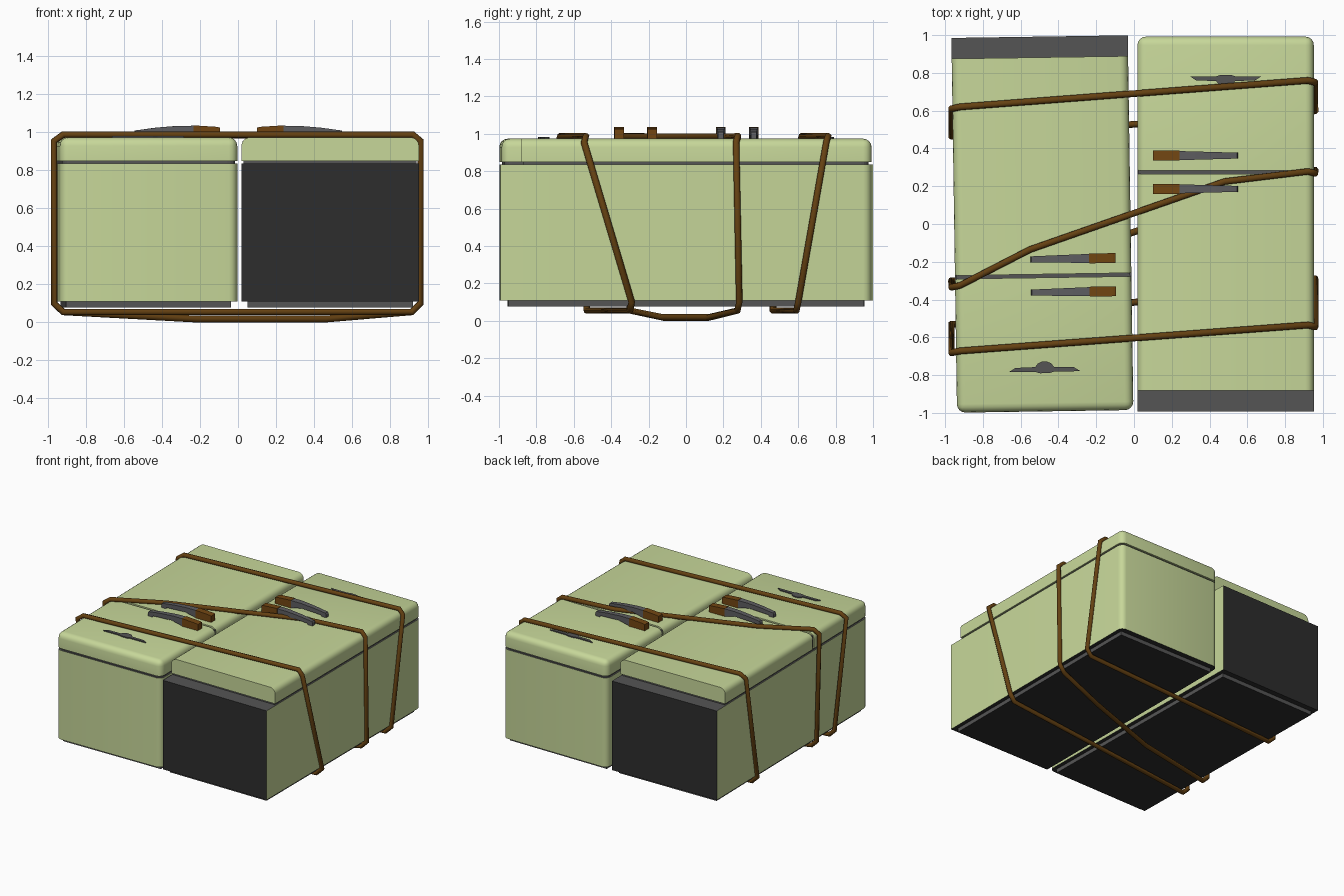
import bpy, bmesh, math
from mathutils import Matrix

if "Cube" in bpy.data.objects:
    bpy.data.objects.remove(bpy.data.objects["Cube"])


def material(name, rgb):
    m = bpy.data.materials.new(name)
    m.diffuse_color = (*rgb, 1)
    m.use_nodes = True
    m.node_tree.nodes["Principled BSDF"].inputs["Base Color"].default_value = m.diffuse_color
    return m


GREEN = material("pale green enamel", (0.57, 0.68, 0.32))
DARK = material("dark back panel", (0.026, 0.026, 0.026))
GREY = material("grey trim", (0.09, 0.09, 0.09))
METAL = material("handle grey", (0.11, 0.11, 0.118))
GRIP = material("brown grip", (0.17, 0.062, 0.006))
ROPE = material("brown rope", (0.13, 0.053, 0.006))

HW, HL = 0.467, 0.992      # half width and half length of a fridge


def finish(name, bm, mats, place, smooth=False):
    bmesh.ops.recalc_face_normals(bm, faces=bm.faces[:])
    me = bpy.data.meshes.new(name)
    bm.to_mesh(me)
    bm.free()
    for m in mats:
        me.materials.append(m)
    ob = bpy.data.objects.new(name, me)
    bpy.context.collection.objects.link(ob)
    ob.matrix_world = place
    if smooth:
        bpy.ops.object.select_all(action='DESELECT')
        ob.select_set(True)
        bpy.context.view_layer.objects.active = ob
        bpy.ops.object.shade_smooth_by_angle(angle=math.radians(35))
    return ob


def box(x0, x1, y0, y1, z0, z1):
    bm = bmesh.new()
    bmesh.ops.create_cube(bm, size=1)
    for v in bm.verts:
        v.co = (x1 if v.co.x > 0 else x0, y1 if v.co.y > 0 else y0, z1 if v.co.z > 0 else z0)
    return bm


def round_edges(bm, test, radius):
    edges = [e for e in bm.edges if test(e.verts[0].co, e.verts[1].co)]
    bmesh.ops.bevel(bm, geom=edges, offset=radius, segments=4, profile=0.5, affect='EDGES')


def prism(points, axis, a, b):
    """Extrude a 2D outline along y or z, from a to b."""
    bm = bmesh.new()
    put = (lambda p, t: (p[0], t, p[1])) if axis == 'y' else (lambda p, t: (p[0], p[1], t))
    f = bm.faces.new([bm.verts.new(put(p, a)) for p in points])
    g = bmesh.ops.extrude_face_region(bm, geom=[f])
    d = (0, b - a, 0) if axis == 'y' else (0, 0, b - a)
    bmesh.ops.translate(bm, verts=[v for v in g['geom'] if isinstance(v, bmesh.types.BMVert)], vec=d)
    return bm


def fridge(side, place):
    # Cabinet: enamel sides, dark base and back, grey front rim
    bm = box(-HW, HW, -HL, HL, 0.11, 0.835)
    round_edges(bm, lambda a, b: a.y > 0.9 and b.y > 0.9 and abs(a.z - b.z) > 0.1, 0.045)
    bm.normal_update()
    for f in bm.faces:
        if f.normal.z < -0.9 or f.normal.y < -0.9:
            f.material_index = 1
        elif f.normal.z > 0.9:
            f.material_index = 2
    finish(side + "_cabinet", bm, [GREEN, DARK, GREY], place, True)

    # Back plate underneath
    bm = box(-0.435, 0.435, -0.948, 0.948, 0.078, 0.112)
    bm.normal_update()
    for f in bm.faces:
        f.material_index = 1 if f.normal.z < -0.9 else 0
    finish(side + "_back_plate", bm, [GREY, DARK], place)

    # Door seal
    bm = box(-HW + 0.012, HW - 0.012, -0.87, HL - 0.015, 0.83, 0.90)
    round_edges(bm, lambda a, b: a.y > 0.9 and b.y > 0.9 and abs(a.z - b.z) > 0.05, 0.04)
    finish(side + "_door_seal", bm, [GREY], place)

    # Doors, rounded along the sides and around the top end
    bm = box(-HW, HW, -0.882, 0.266, 0.85, 0.974)
    round_edges(bm, lambda a, b: a.z > 0.9 and b.z > 0.9 and abs(a.y - b.y) > 0.1, 0.045)
    finish(side + "_main_door", bm, [GREEN], place, True)
    bm = box(-HW, HW, 0.284, HL, 0.85, 0.974)
    round_edges(bm, lambda a, b: (a.z > 0.9 and b.z > 0.9 and (abs(a.y - b.y) > 0.1 or a.y > 0.9 and b.y > 0.9))
                or (a.y > 0.9 and b.y > 0.9 and abs(a.z - b.z) > 0.05), 0.045)
    finish(side + "_freezer_door", bm, [GREEN], place, True)
    # Dark seam between the doors
    finish(side + "_door_seam", box(-HW + 0.006, HW - 0.006, 0.264, 0.286, 0.86, 0.955), [GREY], place)

    # Handles: brown grip and tapering metal bar
    for name, y in (("upper", 0.362), ("lower", 0.186)):
        grip = [(-0.385, 0.97), (-0.385, 1.025), (-0.37, 1.029), (-0.245, 1.037), (-0.245, 0.97)]
        finish(f"{side}_{name}_grip", prism(grip, 'y', y - 0.026, y + 0.026), [GRIP], place)
        bar = [(-0.245, 0.975), (-0.245, 1.035), (-0.16, 1.034), (-0.05, 1.025), (0.06, 1.01),
               (0.066, 1.0), (0.066, 0.97), (0.03, 0.97), (0.02, 0.985), (-0.15, 0.995)]
        bm = prism(bar, 'y', y - 0.024, y + 0.024)
        for v in bm.verts:
            v.co.y = y + (v.co.y - y) * (1 - 0.35 * (v.co.x + 0.245) / 0.31)
        finish(f"{side}_{name}_handle_bar", bm, [METAL], place)

    # Plain winged trim plate
    trim = [(-0.19, 0.782), (-0.05, 0.782), (-0.025, 0.79), (0.025, 0.79), (0.05, 0.782), (0.19, 0.782),
            (0.155, 0.76), (0.05, 0.757), (0.035, 0.738), (0.015, 0.729), (-0.015, 0.729),
            (-0.035, 0.738), (-0.05, 0.757), (-0.155, 0.76)]
    finish(side + "_trim_plate", prism(trim, 'z', 0.973, 0.982), [GREY], place)


fridge("right", Matrix.Translation((0.485, 0, 0)))
fridge("left", Matrix.Translation((-0.485, 0, 0)) @ Matrix.Rotation(math.pi + 0.015, 4, 'Z'))


def rope(name, top_l, top_r, bot_r, bot_l, top_mid=(), bot_mid=()):
    """Closed loop round both fridges; the four values are y at each corner."""
    pts = [(-0.967, top_l - 0.01, 0.955), (-0.92, top_l, 0.988), *top_mid,
           (0.92, top_r, 0.988), (0.96, top_r - 0.01, 0.955),
           (0.96, bot_r, 0.10), (0.915, bot_r - 0.01, 0.055), *bot_mid,
           (-0.92, bot_l, 0.055), (-0.967, bot_l, 0.10)]
    cu = bpy.data.curves.new(name, 'CURVE')
    cu.dimensions = '3D'
    cu.bevel_depth = 0.018
    cu.bevel_resolution = 2
    sp = cu.splines.new('POLY')
    sp.points.add(len(pts) - 1)
    for p, co in zip(sp.points, pts):
        p.co = (*co, 1)
    sp.use_cyclic_u = True
    cu.materials.append(ROPE)
    ob = bpy.data.objects.new(name, cu)
    bpy.context.collection.objects.link(ob)
    bpy.ops.object.select_all(action='DESELECT')
    ob.select_set(True)
    bpy.context.view_layer.objects.active = ob
    bpy.ops.object.convert(target='MESH')


# Three rope loops
rope("back_rope", 0.62, 0.76, 0.60, 0.465)
rope("middle_rope", -0.325, 0.278, 0.285, -0.30,
     [(-0.55, -0.135, 0.985), (0.48, 0.225, 0.985)],
     [(0.46, 0.12, 0.018), (-0.22, -0.12, 0.018)])
rope("front_rope", -0.672, -0.535, -0.29, -0.53)
